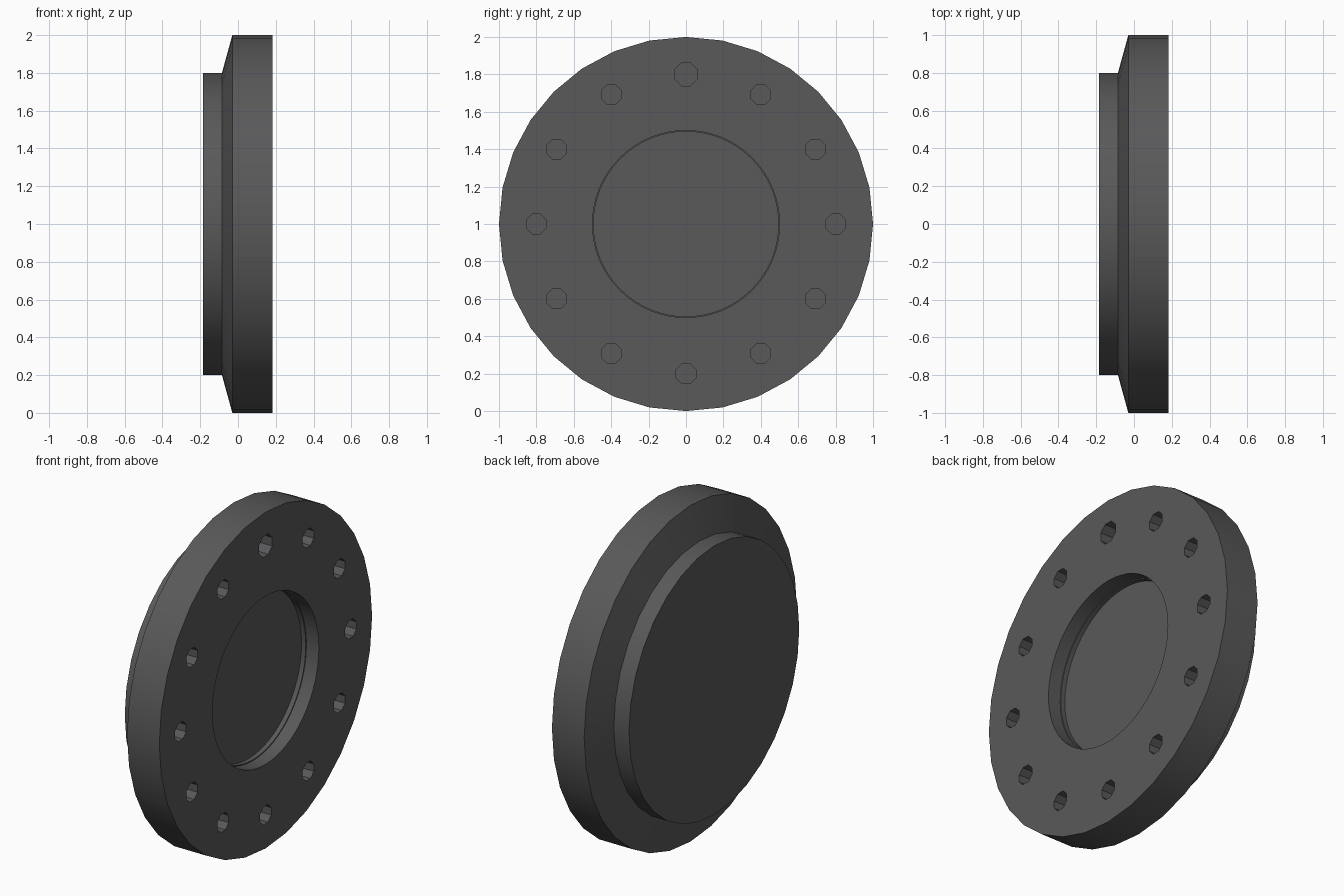
import bpy, bmesh
from math import pi, sin, cos
from mathutils import Vector, Matrix

if "Cube" in bpy.data.objects:
    bpy.data.objects.remove(bpy.data.objects["Cube"])

mat = bpy.data.materials.new("dark_grey")
mat.diffuse_color = (0.1, 0.1, 0.103, 1)
mat.use_nodes = True
mat.node_tree.nodes["Principled BSDF"].inputs["Base Color"].default_value = mat.diffuse_color


def make_object(name, bm):
    bmesh.ops.recalc_face_normals(bm, faces=bm.faces)
    mesh = bpy.data.meshes.new(name)
    bm.to_mesh(mesh)
    bm.free()
    mesh.materials.append(mat)
    obj = bpy.data.objects.new(name, mesh)
    bpy.context.collection.objects.link(obj)
    return obj


def lathe(bm, profile, sides, y=0.0, z=1.0, phase=0.0):
    """Closed turned solid about an x-parallel axis; profile is (x, radius)."""
    rings = []
    for x, r in profile:
        rings.append([bm.verts.new((x, y + r * sin(2 * pi * (i + phase) / sides),
                                    z + r * cos(2 * pi * (i + phase) / sides)))
                      for i in range(sides)])
    for a, b in zip(rings, rings[1:]):
        for i in range(sides):
            j = (i + 1) % sides
            bm.faces.new((a[i], a[j], b[j], b[i]))
    bm.faces.new(rings[0])
    bm.faces.new(rings[-1])


def cut(target, cutter):
    cutter.hide_render = True
    mod = target.modifiers.new("cut", "BOOLEAN")
    mod.operation = "DIFFERENCE"
    mod.solver = "EXACT"
    mod.object = cutter
    bpy.context.view_layer.objects.active = target
    bpy.ops.object.modifier_apply(modifier=mod.name)
    bpy.data.objects.remove(cutter)


# Flange body: rear boss, sloped shoulder and rim
bm = bmesh.new()
lathe(bm, [(-0.185, 0.8), (-0.085, 0.8), (-0.03, 1.0), (0.182, 1.0)], 32)
flange = make_object("flange", bm)

# Stepped central recess
bm = bmesh.new()
lathe(bm, [(0.3, 0.5), (0.1, 0.5), (0.1, 0.494), (0.072, 0.494)], 64)
cut(flange, make_object("recess_cutter", bm))

# Ring of twelve blind bolt holes, the top one slightly larger
bm = bmesh.new()
for k in range(12):
    a = k * pi / 6
    r = 0.066 if k == 0 else 0.057
    lathe(bm, [(0.3, r), (0.03, r)], 8, 0.8 * sin(a), 1 + 0.8 * cos(a), 0.5)
cut(flange, make_object("bolt_hole_cutter", bm))

bpy.ops.object.select_all(action="DESELECT")
flange.select_set(True)
bpy.context.view_layer.objects.active = flange
bpy.ops.object.shade_smooth_by_angle(angle=0.26)
